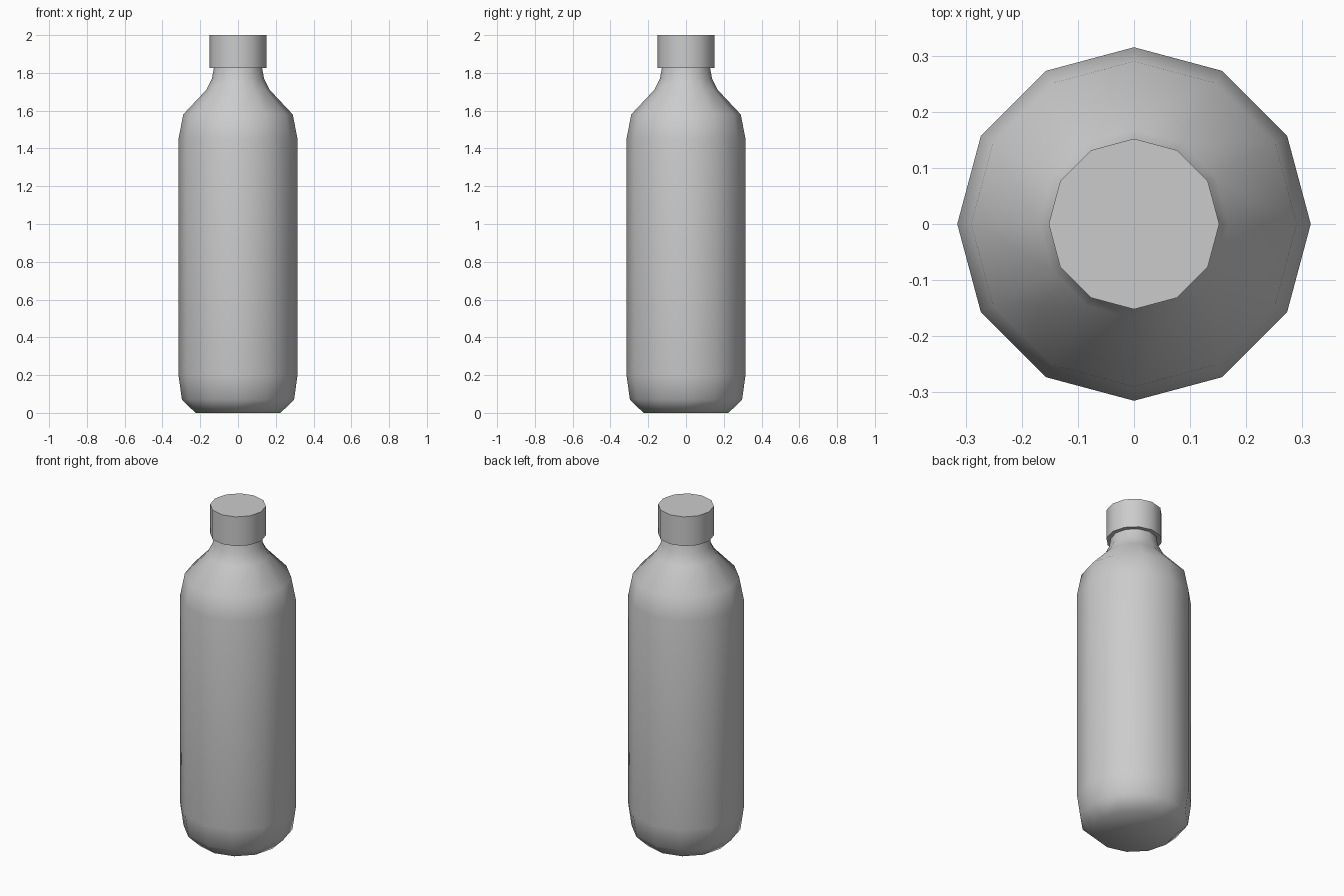
import bpy, bmesh, math

if "Cube" in bpy.data.objects:
    bpy.data.objects.remove(bpy.data.objects["Cube"])

SIDES = 12

def lathe(name, profile, smooth_angle):
    # Revolve (radius, height) points around z and close both ends
    bm = bmesh.new()
    rings = [[bm.verts.new((r * math.cos(2 * math.pi * i / SIDES),
                            r * math.sin(2 * math.pi * i / SIDES), z))
              for i in range(SIDES)] for r, z in profile]
    for low, high in zip(rings, rings[1:]):
        for i in range(SIDES):
            j = (i + 1) % SIDES
            bm.faces.new((low[i], low[j], high[j], high[i]))
    bm.faces.new(rings[0][::-1])
    bm.faces.new(rings[-1])
    mesh = bpy.data.meshes.new(name)
    bm.to_mesh(mesh)
    bm.free()
    obj = bpy.data.objects.new(name, mesh)
    bpy.context.collection.objects.link(obj)
    bpy.ops.object.select_all(action='DESELECT')
    obj.select_set(True)
    bpy.context.view_layer.objects.active = obj
    bpy.ops.object.shade_smooth_by_angle(angle=math.radians(smooth_angle))
    return obj

# Bottle body with chamfered foot, shoulder and neck
lathe("bottle_body", [(0.225, 0), (0.297, 0.07), (0.315, 0.2), (0.315, 1.45),
                      (0.29, 1.58), (0.168, 1.71), (0.138, 1.77), (0.127, 1.83)], 60)

# Screw cap
lathe("cap", [(0.152, 1.825), (0.152, 2.0)], 40)
